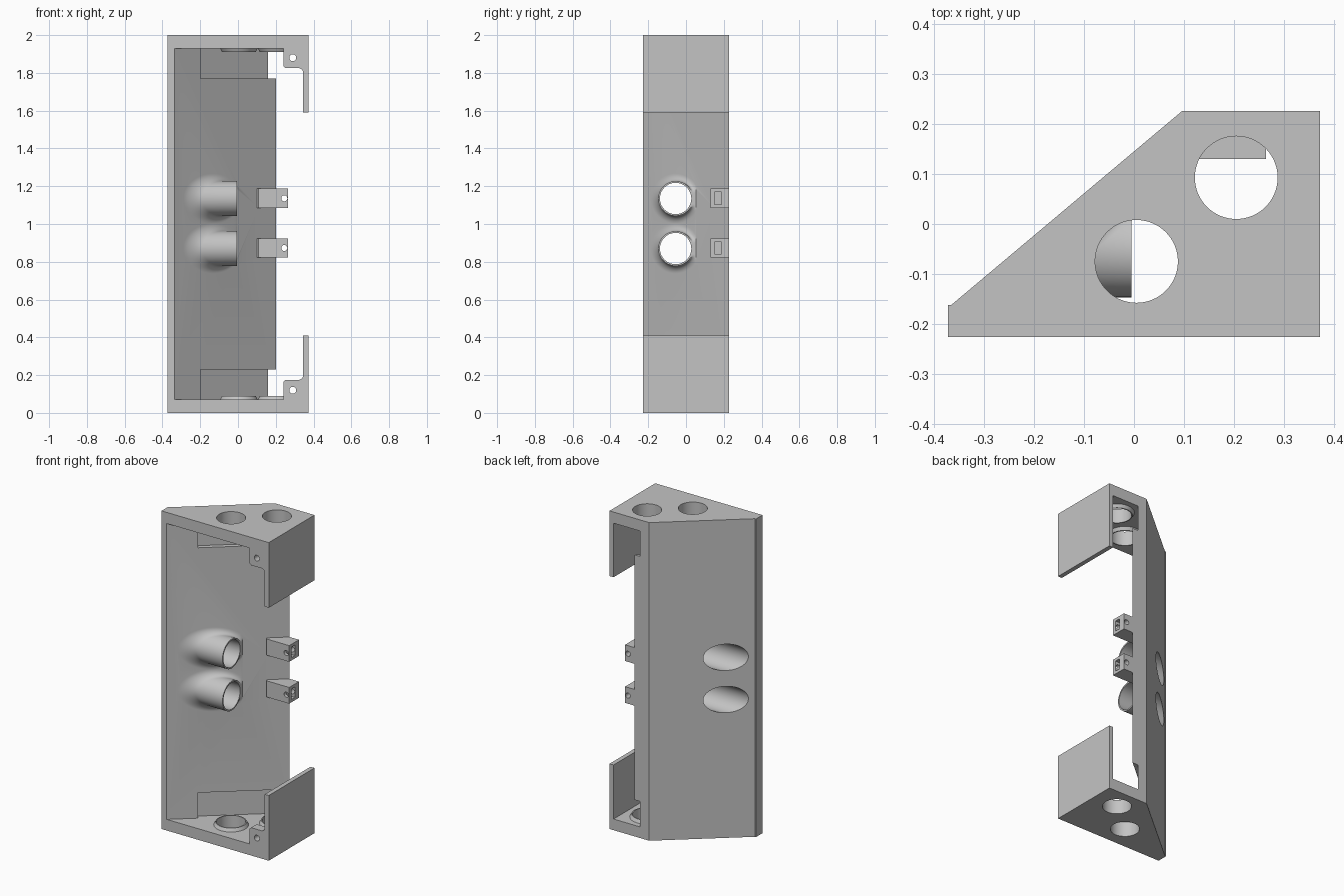
import bpy, bmesh, math
from mathutils import Vector

if "Cube" in bpy.data.objects:
    bpy.data.objects.remove(bpy.data.objects["Cube"])

grey = bpy.data.materials.new("plain grey")
grey.use_nodes = True
grey.diffuse_color = (0.55, 0.55, 0.55, 1)
grey.node_tree.nodes["Principled BSDF"].inputs["Base Color"].default_value = (0.55, 0.55, 0.55, 1)

SLOPE = 0.845          # slanted wall, rise of y over x
SEG = 64


def loft(name, rings):
    """Closed solid through rings of equal length, capped at both ends."""
    bm = bmesh.new()
    loops = [[bm.verts.new(p) for p in ring] for ring in rings]
    n = len(loops[0])
    for a, b in zip(loops, loops[1:]):
        for i in range(n):
            bm.faces.new((a[i], a[(i + 1) % n], b[(i + 1) % n], b[i]))
    bm.faces.new(loops[0])
    bm.faces.new(loops[-1])
    bmesh.ops.recalc_face_normals(bm, faces=bm.faces)
    mesh = bpy.data.meshes.new(name)
    bm.to_mesh(mesh)
    bm.free()
    mesh.materials.append(grey)
    obj = bpy.data.objects.new(name, mesh)
    bpy.context.scene.collection.objects.link(obj)
    return obj


def prism_z(name, outline, z0, z1):
    return loft(name, [[(x, y, z) for x, y in outline] for z in (z0, z1)])


def prism_y(name, outline, y0, y1):
    return loft(name, [[(x, y, z) for x, z in outline] for y in (y0, y1)])


def box(name, x, y, z):
    return prism_z(name, [(x[0], y[0]), (x[1], y[0]), (x[1], y[1]), (x[0], y[1])], *z)


def rod(name, start, end, r0, r1=None):
    """Round bar, or cone, between two points."""
    start, end = Vector(start), Vector(end)
    u = (end - start).orthogonal().normalized()
    v = (end - start).normalized().cross(u)
    turn = [2 * math.pi * i / SEG for i in range(SEG)]
    return loft(name, [[c + (u * math.cos(t) + v * math.sin(t)) * r for t in turn]
                       for c, r in ((start, r0), (end, r1 or r0))])


def combine(target, tool, operation):
    mod = target.modifiers.new("combine", 'BOOLEAN')
    mod.operation, mod.solver, mod.object = operation, 'EXACT', tool
    graph = bpy.context.evaluated_depsgraph_get()
    mesh = bpy.data.meshes.new_from_object(target.evaluated_get(graph))
    target.modifiers.clear()
    target.data = mesh
    bpy.data.objects.remove(tool)


def cut(target, tool):
    combine(target, tool, 'DIFFERENCE')


def add(target, tool):
    combine(target, tool, 'UNION')


def wall_x(y):
    """x of the inner face of the slanted wall."""
    return -0.337 + (y + 0.227) / SLOPE


# Housing shell: outer prism, open at the front, back corner and side
housing = prism_z("housing", [(-0.373, -0.227), (0.373, -0.227), (0.373, 0.227),
                              (0.097, 0.227), (-0.366, -0.162), (-0.373, -0.162)], 0, 2)
cut(housing, prism_z("cavity", [(wall_x(-0.327), -0.327), (0.345, -0.327),
                                (0.345, 0.327), (wall_x(0.327), 0.327)], 0.07, 1.93))
cut(housing, box("side_opening", (0.3, 0.5), (-0.5, 0.5), (0.41, 1.59)))

# Shallow recess in the slanted wall at both ends
for z0, z1 in ((0.07, 0.23), (1.77, 1.93)):
    cut(housing, prism_z("recess", [(-0.187, -0.127), (-0.217, -0.089),
                                    (0.28, 0.328), (0.34, 0.328)], z0, z1))

# Collared cable holes through both end plates
for x, y in ((0.005, -0.075), (0.205, 0.093)):
    for end in (0, 1):
        def level(z):
            return (x, y, 2 - z if end else z)
        add(housing, rod("collar", level(0.04), level(0.09), 0.115, 0.089))
        cut(housing, rod("hole", level(-0.1), level(0.2), 0.083))

# Flared tubes growing out of the slanted wall
R, FLARE, TUBE_Y, TUBE_END = 0.092, 0.04, -0.055, -0.005
for zc in (0.87, 1.135):
    steps = [(R + FLARE, -0.03)]
    for k in range(9):
        a = k / 8 * math.pi / 2
        steps.append((R + FLARE * (1 - math.sin(a)), 1.3 * FLARE * (1 - math.cos(a))))
    steps.append((R, 1))
    rings = []
    for r, rise in steps:
        ring = []
        for i in range(SEG):
            t = 2 * math.pi * i / SEG
            y = TUBE_Y + r * math.cos(t)
            ring.append((min(wall_x(y) + rise, TUBE_END), y, zc + r * math.sin(t)))
        rings.append(ring)
    add(housing, loft("tube", rings))
    cut(housing, rod("bore", (-0.6, TUBE_Y, zc), (0.05, TUBE_Y, zc), 0.083))

# Screw tabs in the front corners, with a rounded inner corner
tab = [(0.24, 0.05), (0.24, 0.165), (0.25, 0.175), (0.325, 0.175),
       (0.338, 0.181), (0.345, 0.195), (0.36, 0.195), (0.36, 0.05)]
for end in (0, 1):
    def flip(z):
        return 2 - z if end else z
    add(housing, prism_y("tab", [(x, flip(z)) for x, z in tab], -0.227, -0.17))
    cut(housing, rod("screw_hole", (0.29, -0.3, flip(0.12)), (0.29, -0.1, flip(0.12)), 0.018))

# Hinge brackets on the free edge of the slanted wall, with bolt hole and nut slot
for zc in (0.873, 1.136):
    bracket = prism_z("bracket", [(0.1, 0.14), (0.108, 0.13), (0.265, 0.13),
                                  (0.265, 0.227), (0.18, 0.227)], zc - 0.051, zc + 0.051)
    cut(bracket, rod("bolt_hole", (0.245, 0, zc), (0.245, 0.4, zc), 0.016))
    cut(bracket, box("nut_slot", (0.225, 0.3), (0.152, 0.188), (zc - 0.033, zc + 0.033)))
    add(housing, bracket)

# Smooth round surfaces, crisp edges
bpy.ops.object.select_all(action='DESELECT')
housing.select_set(True)
bpy.context.view_layer.objects.active = housing
bpy.ops.object.shade_smooth_by_angle(angle=math.radians(25))
